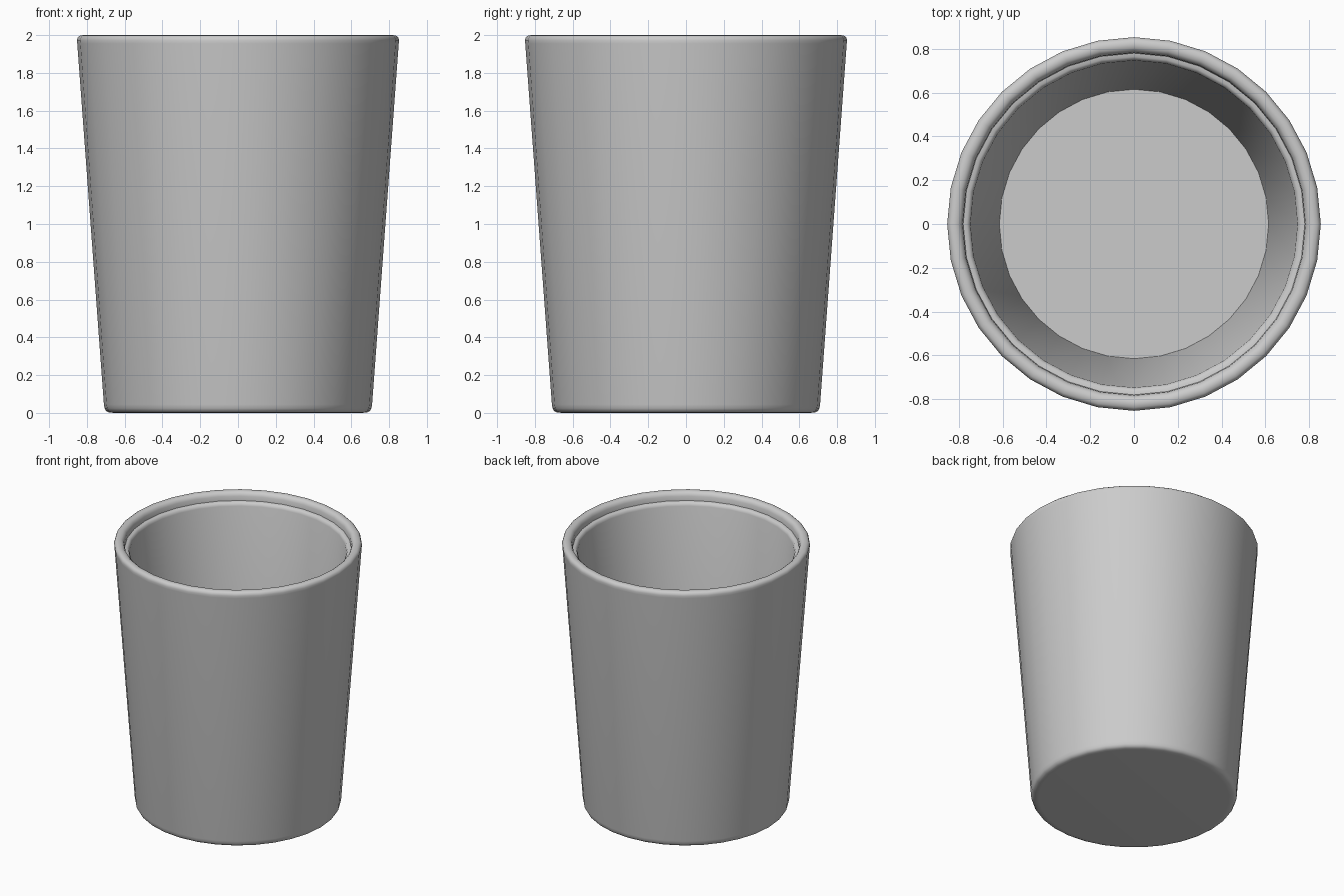
import bpy, bmesh, math

if "Cube" in bpy.data.objects:
    bpy.data.objects.remove(bpy.data.objects["Cube"])

SEGMENTS = 32


def lathe(name, profile):
    """Spin an (r, z) profile around z; points with r = 0 become end caps."""
    bm = bmesh.new()
    rings = []
    for r, z in profile:
        ring = []
        for i in range(SEGMENTS):
            a = 2 * math.pi * i / SEGMENTS
            ring.append(bm.verts.new((r * math.cos(a), r * math.sin(a), z)))
        rings.append(ring)
    for low, high in zip(rings, rings[1:]):
        for i in range(SEGMENTS):
            j = (i + 1) % SEGMENTS
            bm.faces.new((low[i], low[j], high[j], high[i]))
    # Flat discs: underside and inside floor
    bm.faces.new(rings[0])
    bm.faces.new(rings[-1])
    bmesh.ops.recalc_face_normals(bm, faces=bm.faces)
    mesh = bpy.data.meshes.new(name)
    bm.to_mesh(mesh)
    bm.free()
    obj = bpy.data.objects.new(name, mesh)
    bpy.context.collection.objects.link(obj)
    bpy.context.view_layer.objects.active = obj
    obj.select_set(True)
    bpy.ops.object.shade_smooth_by_angle(angle=math.radians(40))
    return obj


# Underside and rounded foot
foot = [(0.655, 0.0), (0.683, 0.002), (0.698, 0.010), (0.706, 0.024), (0.710, 0.045)]
# Tapered outer wall ending in a rounded lip
lip = [(0.851, 1.955), (0.853, 1.973), (0.848, 1.988), (0.837, 1.997), (0.820, 2.0),
       (0.803, 1.997), (0.790, 1.986), (0.783, 1.970), (0.780, 1.938)]
# Small inner ledge, then the inside wall down to the floor
inside = [(0.764, 1.936), (0.753, 1.929), (0.747, 1.912), (0.615, 0.11)]

lathe("cup", foot + lip + inside)
